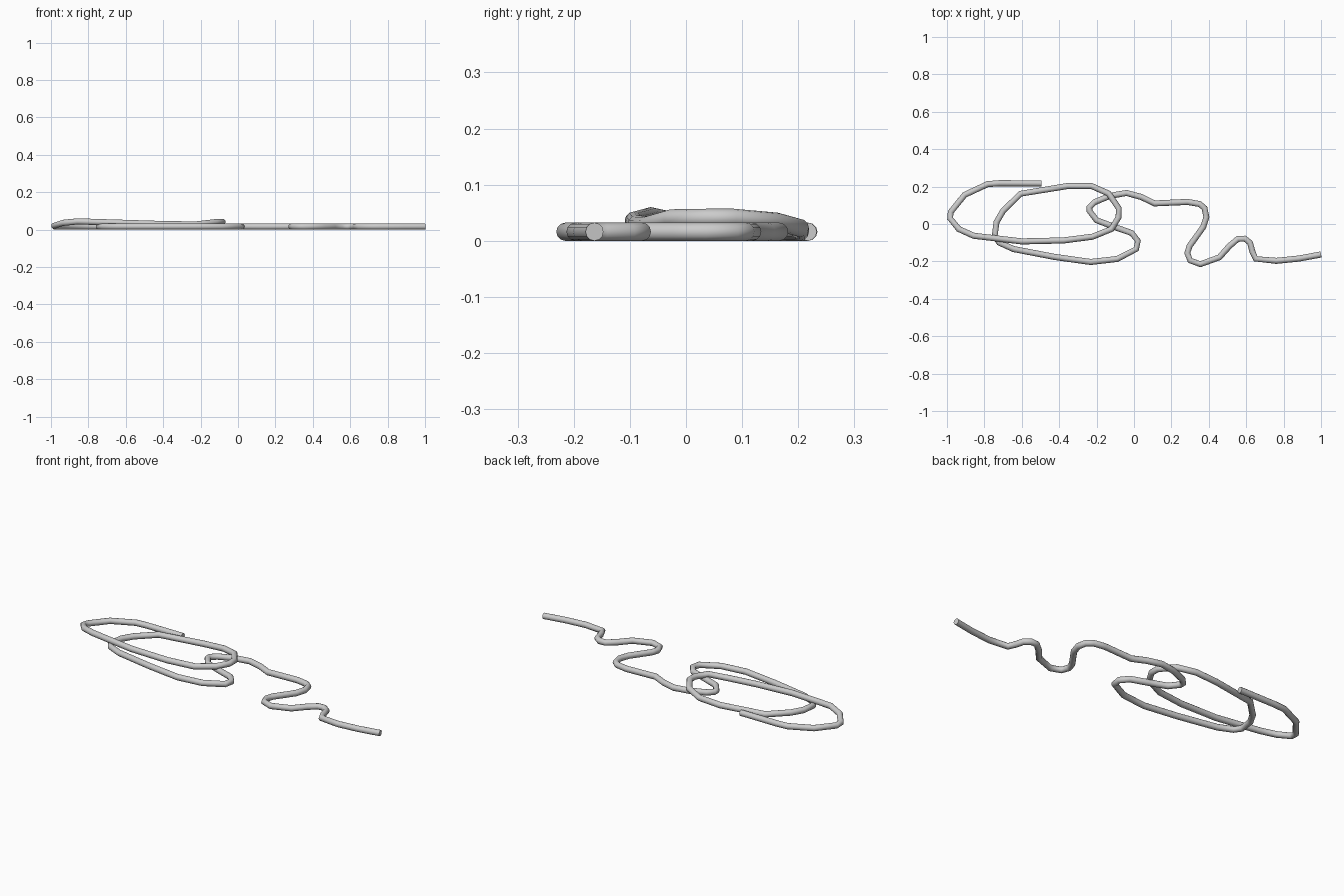
import bpy
from math import radians

R = 0.0162   # tube radius; also the resting height of its centre line

# Centre line from the right end to the left end: x, y and, where lifted, z
path = [
    # wavy tail
    (1.0, -.163), (.88, -.185), (.76, -.197), (.65, -.186), (.632, -.145),
    (.62, -.10), (.592, -.078), (.555, -.08), (.51, -.118), (.457, -.178),
    (.355, -.215), (.30, -.195), (.285, -.155), (.297, -.118), (.37, -.016),
    (.387, .037), (.377, .085), (.35, .107), (.286, .118), (.11, .11),
    (.04, .144), (-.04, .166), (-.13, .15), (-.21, .117), (-.238, .09),
    (-.238, .07), (-.2, .02), (-.104, -.016),
    # inner loop lying on the ground
    (-.013, -.048), (.021, -.09), (.012, -.134), (-.09, -.187), (-.232, -.203),
    (-.425, -.176), (-.644, -.134), (-.72, -.10), (-.745, -.064),
    (-.735, .01), (-.70, .07), (-.606, .162), (-.355, .203),
    # over the tail and back across the inner loop
    (-.227, .203, .023), (-.136, .163, .034), (-.082, .085, .041),
    (-.082, .037, .041), (-.12, -.027, .04), (-.222, -.068, .028),
    (-.377, -.088, .029), (-.6, -.093, .036), (-.857, -.063, .044),
    (-.937, -.027, .036), (-.983, .03, .02), (-.98, .064), (-.905, .156),
    (-.783, .213), (-.72, .218), (-.494, .217),
]

# Round tube swept along the path
curve = bpy.data.curves.new("cord", 'CURVE')
curve.dimensions = '3D'
curve.bevel_depth = R
curve.bevel_resolution = 4
curve.use_fill_caps = True
curve.twist_mode = 'Z_UP'
spline = curve.splines.new('POLY')
spline.points.add(len(path) - 1)
for point, p in zip(spline.points, path):
    point.co = (p[0], p[1], p[2] if len(p) > 2 else R, 1)

cord = bpy.data.objects.new("cord", curve)
bpy.context.collection.objects.link(cord)
bpy.context.view_layer.objects.active = cord
cord.select_set(True)
bpy.ops.object.convert(target='MESH')
# smooth along the bends, crisp at the cut ends
bpy.ops.object.shade_smooth_by_angle(angle=radians(75))
